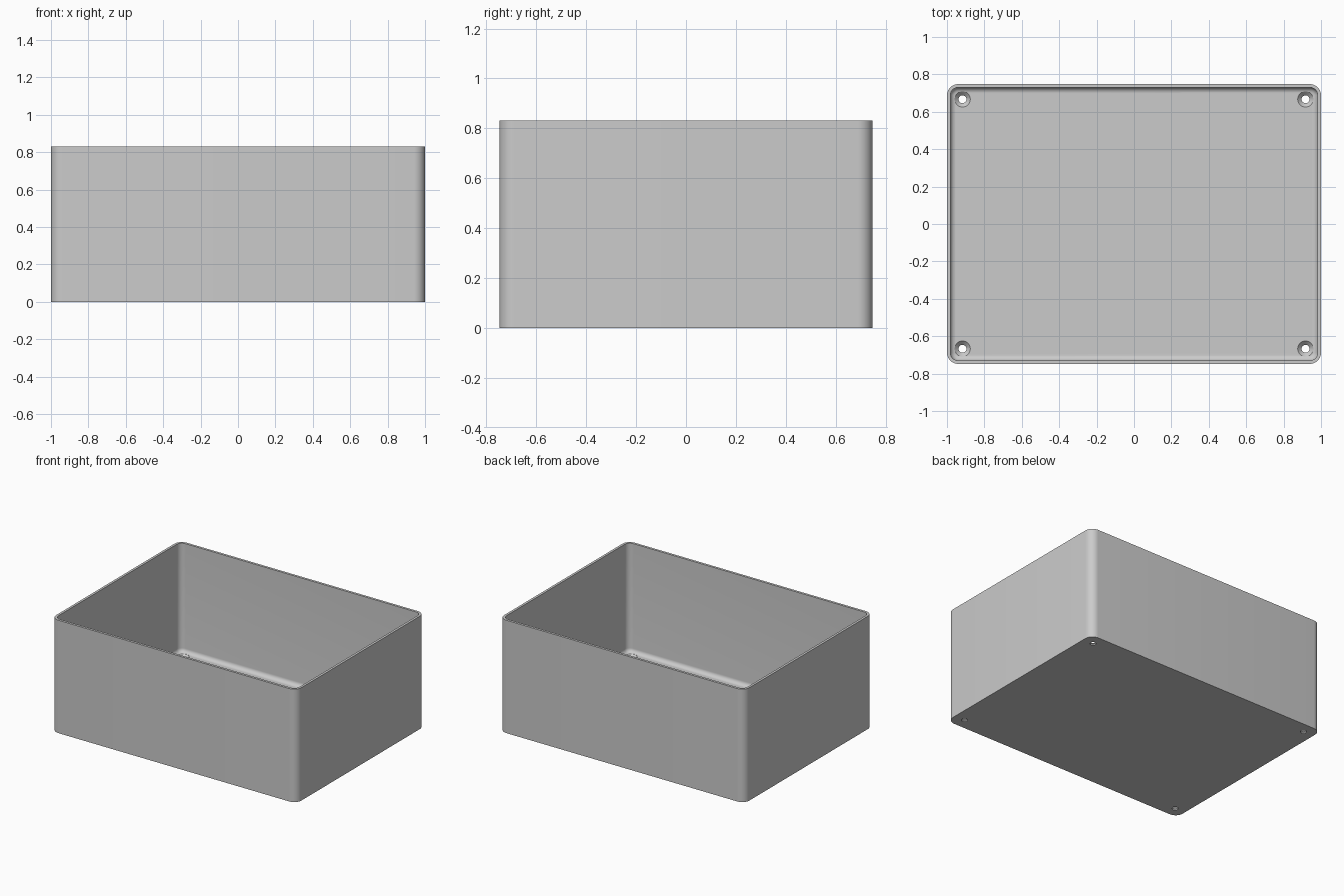
import bpy, bmesh, math

cube = bpy.data.objects.get("Cube")
if cube:
    bpy.data.objects.remove(cube, do_unlink=True)

HALF_X, HALF_Y, HEIGHT = 1.0, 0.748, 0.832
CORNER, WALL, FLOOR, FILLET = 0.06, 0.018, 0.03, 0.03
HOLE_X, HOLE_Y = 0.917, 0.667

grey = bpy.data.materials.new("plain grey")
grey.use_nodes = True
colour = (0.6, 0.6, 0.6, 1)
grey.diffuse_color = colour
grey.node_tree.nodes["Principled BSDF"].inputs["Base Color"].default_value = colour


def rounded_ring(bm, inset, z, steps=10):
    """Ring of vertices around a rounded rectangle, moved in by inset."""
    r = CORNER - inset
    ring = []
    for k, (sx, sy) in enumerate([(1, 1), (-1, 1), (-1, -1), (1, -1)]):
        for i in range(steps + 1):
            a = (k + i / steps) * math.pi / 2
            ring.append(bm.verts.new((sx * (HALF_X - CORNER) + r * math.cos(a),
                                      sy * (HALF_Y - CORNER) + r * math.sin(a), z)))
    return ring


def loft(name, rings, bm):
    """Skin consecutive rings and close both ends."""
    for a, b in zip(rings, rings[1:]):
        n = len(a)
        for i in range(n):
            j = (i + 1) % n
            bm.faces.new((a[i], a[j], b[j], b[i]))
    bm.faces.new(rings[0][::-1])
    bm.faces.new(rings[-1])
    bmesh.ops.recalc_face_normals(bm, faces=bm.faces)
    mesh = bpy.data.meshes.new(name)
    bm.to_mesh(mesh)
    bm.free()
    mesh.materials.append(grey)
    obj = bpy.data.objects.new(name, mesh)
    bpy.context.collection.objects.link(obj)
    return obj


# Open box: outer wall, rim, inner wall, filleted floor
profile = [(0, 0), (0, HEIGHT), (WALL, HEIGHT)]
for i in range(9):
    a = i / 8 * math.pi / 2
    profile.append((WALL + FILLET * (1 - math.cos(a)),
                    FLOOR + FILLET * (1 - math.sin(a))))
bm = bmesh.new()
box = loft("box_shell", [rounded_ring(bm, *p) for p in profile], bm)

# Countersunk screw holes in the floor corners
cutters = []
for sx in (-1, 1):
    for sy in (-1, 1):
        bm = bmesh.new()
        rings = []
        for r, z in [(0.021, -0.05), (0.021, 0.009), (0.042, FLOOR), (0.042, 0.2)]:
            rings.append([bm.verts.new((sx * HOLE_X + r * math.cos(t * math.pi / 16),
                                        sy * HOLE_Y + r * math.sin(t * math.pi / 16), z))
                          for t in range(32)])
        cutter = loft("screw_hole_cutter", rings, bm)
        cutter.hide_render = True
        cutters.append(cutter)
        mod = box.modifiers.new("screw_hole", "BOOLEAN")
        mod.operation = "DIFFERENCE"
        mod.solver = "EXACT"
        mod.object = cutter

# Apply the cuts and remove the helpers
bpy.ops.object.select_all(action="DESELECT")
bpy.context.view_layer.objects.active = box
box.select_set(True)
for mod in list(box.modifiers):
    bpy.ops.object.modifier_apply(modifier=mod.name)
for cutter in cutters:
    bpy.data.objects.remove(cutter, do_unlink=True)
bpy.ops.object.shade_smooth_by_angle(angle=math.radians(30))
